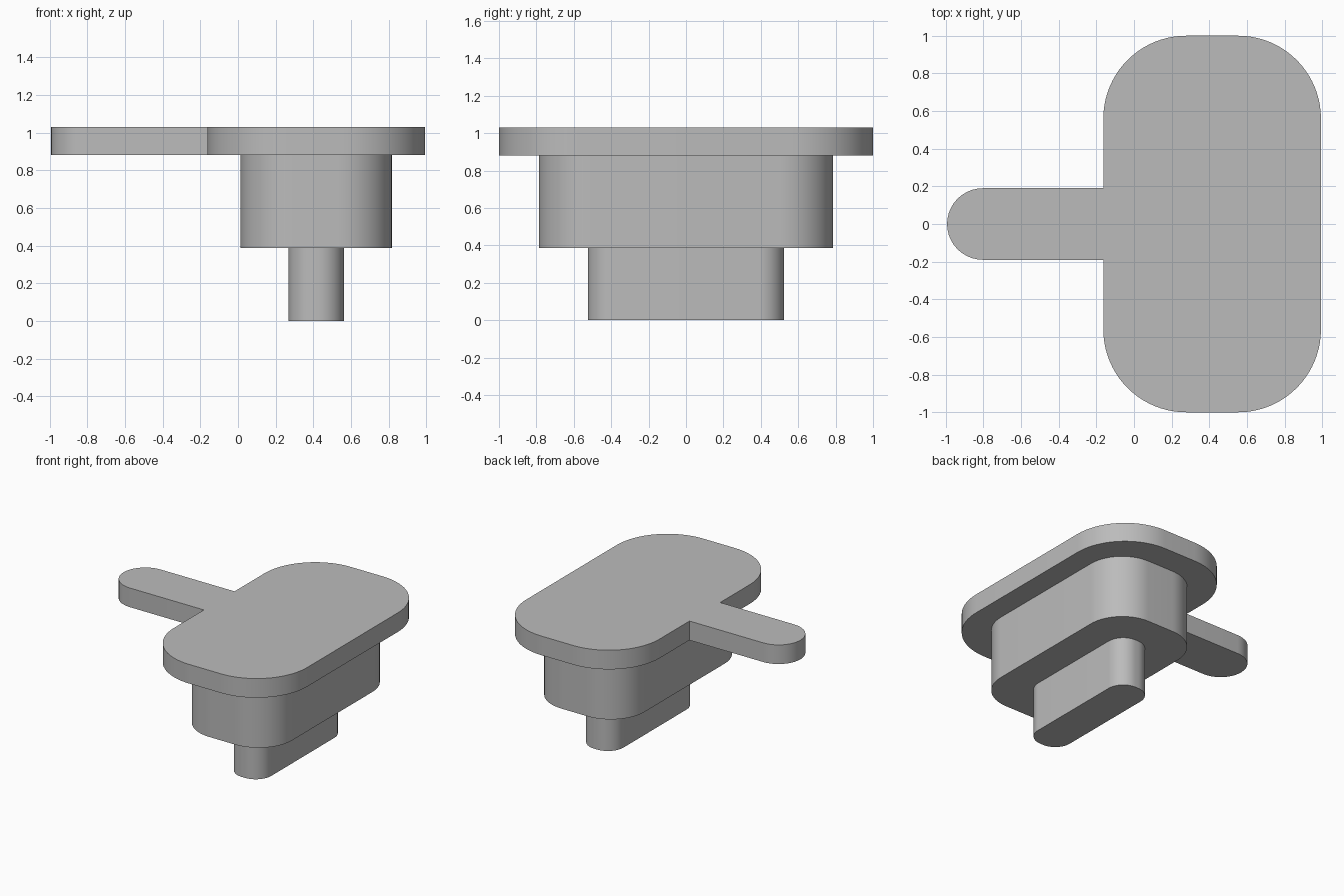
import bpy, bmesh, math

cube = bpy.data.objects.get("Cube")
if cube:
    bpy.data.objects.remove(cube, do_unlink=True)

# Single grey plastic
grey = bpy.data.materials.new("grey")
grey.use_nodes = True
colour = (0.5, 0.5, 0.5, 1)
grey.diffuse_color = colour
grey.node_tree.nodes["Principled BSDF"].inputs["Base Color"].default_value = colour

CENTRE_X = 0.415
STEPS = 20


def arc(cx, cy, radius, start, sweep):
    """Points of an arc, angles in degrees, counter-clockwise."""
    angles = [math.radians(start + sweep * i / STEPS) for i in range(STEPS + 1)]
    return [(cx + radius * math.cos(a), cy + radius * math.sin(a)) for a in angles]


def rounded_rectangle(half_x, half_y, radius):
    """Outline that starts low on the right side and ends low on the left."""
    dx, dy = half_x - radius, half_y - radius
    corners = [(dx, -dy, 270), (dx, dy, 0), (-dx, dy, 90), (-dx, -dy, 180)]
    return [corner for x, y, start in corners
            for corner in arc(CENTRE_X + x, y, radius, start, 90)]


def extrude(name, outline, bottom, top):
    """Closed prism from an outline."""
    bm = bmesh.new()
    face = bm.faces.new([bm.verts.new((x, y, bottom)) for x, y in outline])
    result = bmesh.ops.extrude_face_region(bm, geom=[face])
    moved = [v for v in result["geom"] if isinstance(v, bmesh.types.BMVert)]
    bmesh.ops.translate(bm, verts=moved, vec=(0, 0, top - bottom))
    bmesh.ops.recalc_face_normals(bm, faces=bm.faces)
    mesh = bpy.data.meshes.new(name)
    bm.to_mesh(mesh)
    bm.free()
    mesh.materials.append(grey)
    obj = bpy.data.objects.new(name, mesh)
    bpy.context.collection.objects.link(obj)
    bpy.ops.object.select_all(action="DESELECT")
    obj.select_set(True)
    bpy.context.view_layer.objects.active = obj
    bpy.ops.object.shade_smooth_by_angle(angle=math.radians(30))
    return obj


# Lower tongue and middle body
extrude("lower_tongue", rounded_rectangle(0.147, 0.525, 0.135), 0, 0.387)
extrude("middle_body", rounded_rectangle(0.402, 0.787, 0.29), 0.387, 0.88)

# Top plate with the round-ended pull tab joined into its left edge
plate = rounded_rectangle(0.578, 1.0, 0.44)
tab_half = 0.19
edge_x = CENTRE_X - 0.578
tab = ([(edge_x, tab_half)]
       + arc(-0.993 + tab_half, 0, tab_half, 90, 180)
       + [(edge_x, -tab_half)])
split = 3 * (STEPS + 1)
extrude("top_plate_with_tab", plate[:split] + tab + plate[split:], 0.88, 1.03)
